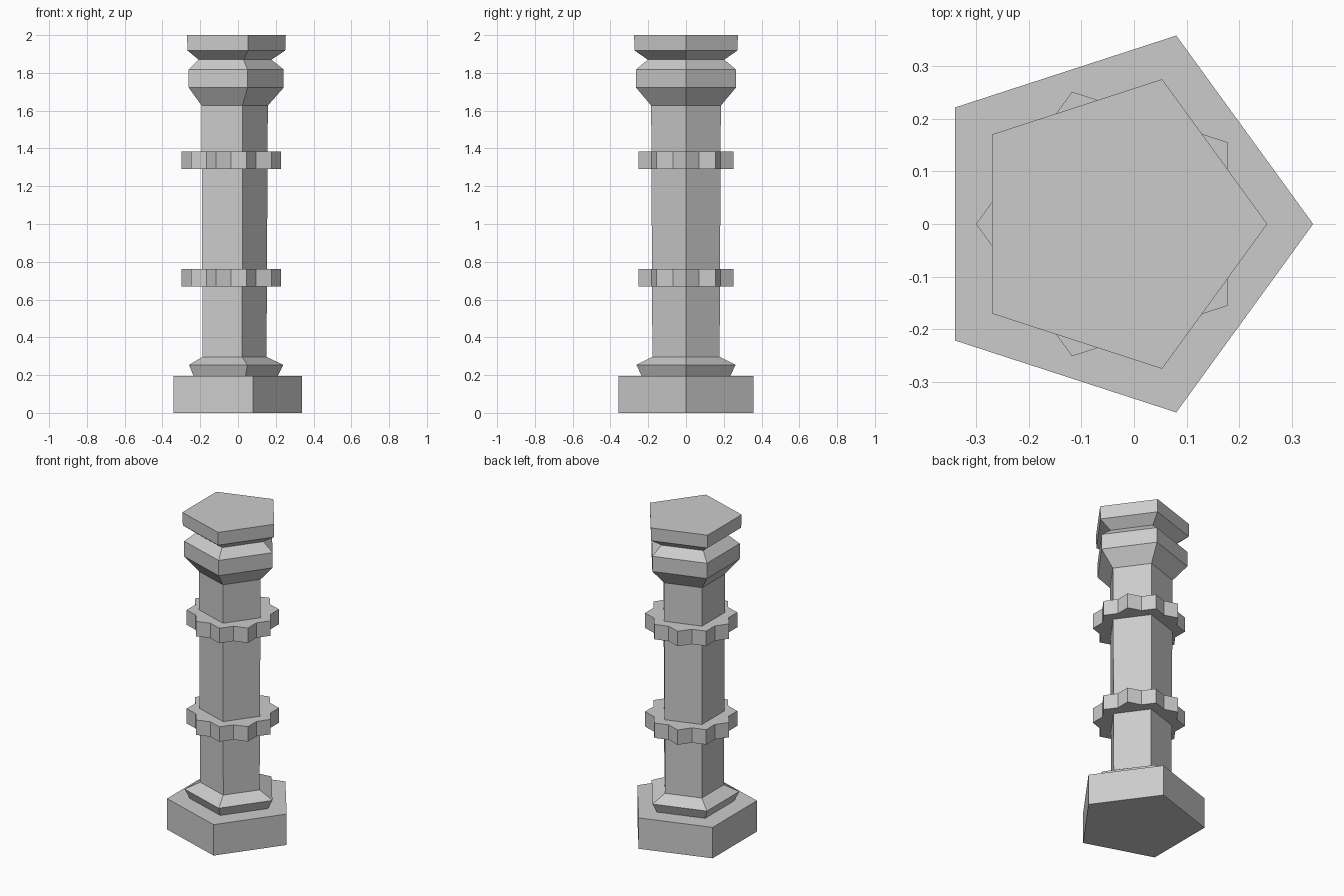
import bpy
import bmesh
from math import cos, sin, pi

cube = bpy.data.objects.get("Cube")
if cube:
    bpy.data.objects.remove(cube, do_unlink=True)

CENTRE_X = -0.036   # pentagon axis, so that the bounds are centred

stone = bpy.data.materials.new("grey stone")
stone.use_nodes = True
GREY = (0.6, 0.6, 0.6, 1)
stone.diffuse_color = GREY
stone.node_tree.nodes["Principled BSDF"].inputs["Base Color"].default_value = GREY


def loft(name, profile, sides=5, inner=1.0):
    """Stack polygon rings given as (radius, z); odd corners scale by inner."""
    bm = bmesh.new()
    rings = []
    for radius, z in profile:
        ring = []
        for i in range(sides):
            r = radius * (inner if i % 2 else 1)
            a = 2 * pi * i / sides
            ring.append(bm.verts.new((CENTRE_X + r * cos(a), r * sin(a), z)))
        rings.append(ring)
    for low, high in zip(rings, rings[1:]):
        for i in range(sides):
            j = (i + 1) % sides
            bm.faces.new((low[i], low[j], high[j], high[i]))
    bm.faces.new(rings[0][::-1])
    bm.faces.new(rings[-1])
    mesh = bpy.data.meshes.new(name)
    bm.to_mesh(mesh)
    bm.free()
    mesh.materials.append(stone)
    obj = bpy.data.objects.new(name, mesh)
    bpy.context.collection.objects.link(obj)
    return obj


# Pentagonal plinth
loft("plinth", [(0.376, 0), (0.376, 0.195)])

# Shaft with flared foot, capital, neck and top slab in one profile
loft("column", [
    (0.246, 0.195), (0.276, 0.254), (0.187, 0.297),
    (0.194, 1.627), (0.278, 1.722), (0.278, 1.818),
    (0.213, 1.87), (0.286, 1.918), (0.289, 2.0),
])

# Ten-pointed collars around the shaft
for name, z in (("lower_collar", 0.668), ("upper_collar", 1.29)):
    loft(name, [(0.264, z), (0.264, z + 0.094)], sides=20, inner=0.85)
